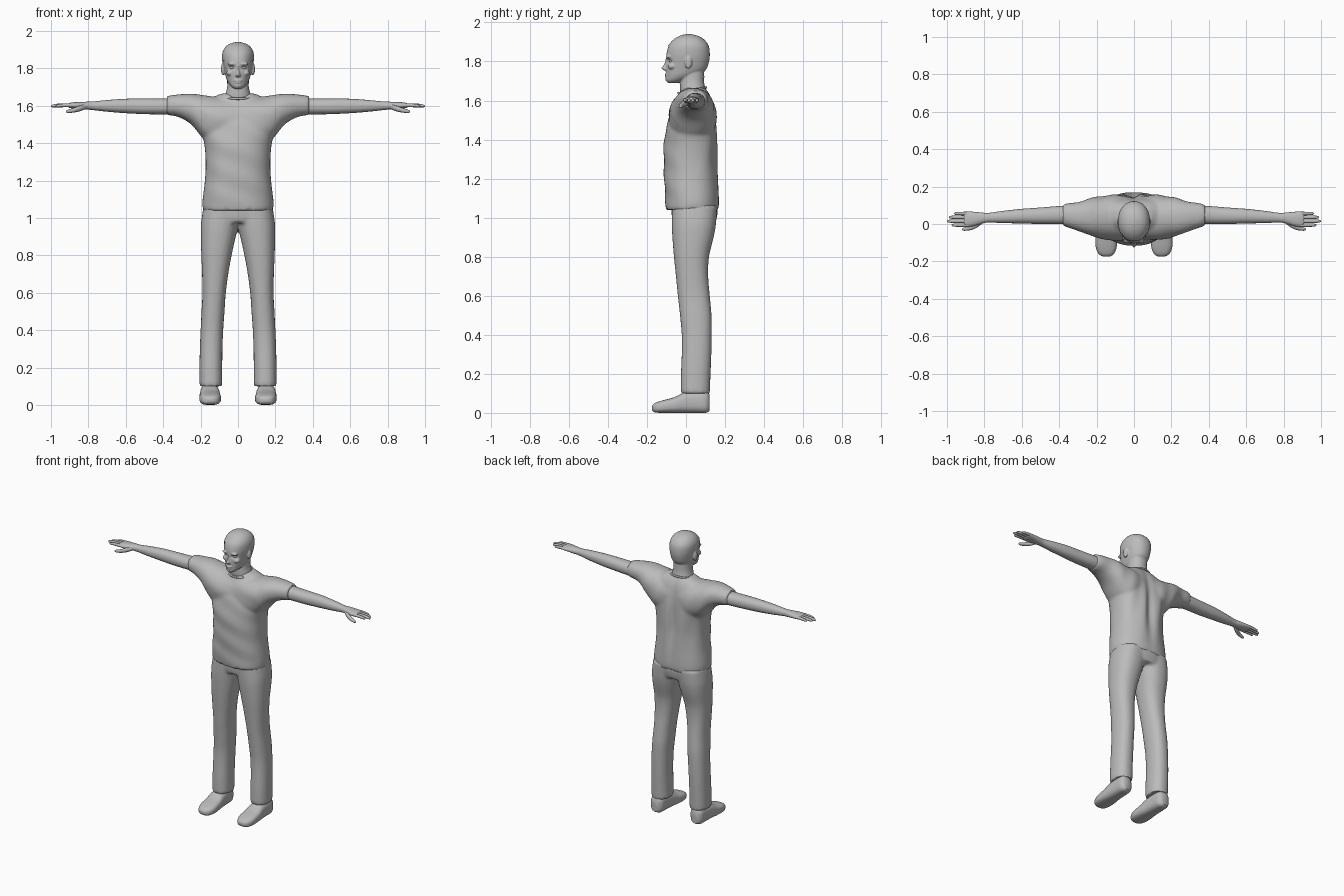
import bpy, bmesh, math
from mathutils import Matrix, Vector

cube = bpy.data.objects.get("Cube")
if cube:
    bpy.data.objects.remove(cube, do_unlink=True)

grey = bpy.data.materials.new("plain_grey")
grey.use_nodes = True
grey.diffuse_color = (0.5, 0.5, 0.5, 1)
for node in grey.node_tree.nodes:
    if node.type == 'BSDF_PRINCIPLED':
        node.inputs["Base Color"].default_value = (0.5, 0.5, 0.5, 1)
        node.inputs["Roughness"].default_value = 0.8


def spline(keys, sub):
    """Smoothly interpolated copies of the key sections."""
    out = []
    for i in range(len(keys) - 1):
        p0, p1, p2 = keys[max(i - 1, 0)], keys[i], keys[i + 1]
        p3 = keys[min(i + 2, len(keys) - 1)]
        for s in range(sub):
            t = s / sub
            out.append([b + 0.5 * t * (c - a + t * (2*a - 5*b + 4*c - d + t * (3*(b - c) + d - a)))
                        for a, b, c, d in zip(p0, p1, p2, p3)])
    out.append(list(keys[-1]))
    return out


def loft(bm, axis, keys, side=1, n=32, power=2.2, sub=4):
    """Rounded sections (position, min a, max a, min b, max b) swept along an axis."""
    rings = []
    for t, a0, a1, b0, b1 in spline(keys, sub):
        ring = []
        for k in range(n):
            ang = math.tau * k / n
            c, s = math.cos(ang), math.sin(ang)
            a = (a0 + a1) / 2 + (a1 - a0) / 2 * math.copysign(abs(c) ** (2 / power), c)
            b = (b0 + b1) / 2 + (b1 - b0) / 2 * math.copysign(abs(s) ** (2 / power), s)
            x, y, z = {'X': (t, a, b), 'Y': (a, t, b), 'Z': (a, b, t)}[axis]
            ring.append(bm.verts.new((x * side, y, z)))
        rings.append(ring)
    for r, q in zip(rings, rings[1:]):
        for k in range(n):
            bm.faces.new((r[k], r[(k + 1) % n], q[(k + 1) % n], q[k]))
    bm.faces.new(rings[0])
    bm.faces.new(rings[-1])


def sym(keys):
    """Sections symmetric in x, given as (z, half width, back and front y)."""
    return [(z, -h, h, y0, y1) for z, h, y0, y1 in keys]


def ball(bm, centre, radii):
    m = Matrix.Translation(centre) @ Matrix.Diagonal((*radii, 1))
    bmesh.ops.create_uvsphere(bm, u_segments=20, v_segments=12, radius=1, matrix=m)


def finish(name, bm, voxel=0, smooth=0, tweak=None):
    """Turn the bmesh into an object, blending its pieces when a voxel size is given."""
    bmesh.ops.recalc_face_normals(bm, faces=bm.faces)
    me = bpy.data.meshes.new(name)
    bm.to_mesh(me)
    bm.free()
    ob = bpy.data.objects.new(name, me)
    bpy.context.collection.objects.link(ob)
    bpy.ops.object.select_all(action='DESELECT')
    ob.select_set(True)
    bpy.context.view_layer.objects.active = ob
    if voxel:
        rm = ob.modifiers.new("blend", 'REMESH')
        rm.mode = 'VOXEL'
        rm.voxel_size = voxel
        bpy.ops.object.modifier_apply(modifier=rm.name)
        sm = ob.modifiers.new("soften", 'SMOOTH')
        sm.factor, sm.iterations = 0.5, smooth
        bpy.ops.object.modifier_apply(modifier=sm.name)
    if tweak:
        for v in ob.data.vertices:
            tweak(v.co)
    ob.data.materials.clear()
    ob.data.materials.append(grey)
    bpy.ops.object.shade_smooth_by_angle(angle=math.radians(50))
    return ob


def bump(d, width):
    return math.exp(-(d / width) ** 2)


# Shirt: torso and two sleeves blended together
bm = bmesh.new()
loft(bm, 'Z', sym([(1.04, .188, -.102, .168), (1.09, .19, -.106, .17), (1.2, .177, -.112, .166),
                   (1.3, .173, -.114, .162), (1.4, .181, -.112, .162), (1.5, .205, -.09, .157),
                   (1.58, .21, -.062, .142), (1.63, .16, -.036, .124), (1.665, .09, -.01, .1)]),
     n=48, power=2.3)
for side in (1, -1):
    loft(bm, 'X', [(.0, -.08, .15, 1.4, 1.64), (.1, -.088, .155, 1.39, 1.645),
                   (.18, -.078, .15, 1.42, 1.656), (.25, -.055, .132, 1.5, 1.664),
                   (.32, -.03, .114, 1.54, 1.66), (.38, -.01, .106, 1.55, 1.652)], side)


def cloth(co):
    # back groove and soft folds
    mid = bump(co.z - 1.42, .22)
    if co.y > .06:
        co.y -= .02 * bump(co.x, .03) * mid
        co.y += .004 * math.sin(co.x * 55 + co.z * 9) * mid
    elif abs(co.x) < .2:
        co.y += .002 * math.sin(co.z * 45 + co.x * 18)


finish("shirt", bm, .01, 4, cloth)

# Collar band
bpy.ops.mesh.primitive_torus_add(major_radius=.078, minor_radius=.006, major_segments=40,
                                 minor_segments=10, location=(0, .032, 1.652), rotation=(.2, 0, 0))
collar = bpy.context.object
collar.name = "collar"
collar.scale = (1.04, .93, 1)
collar.data.materials.append(grey)
bpy.ops.object.shade_smooth_by_angle(angle=math.radians(50))

# Trousers: hips and two legs
bm = bmesh.new()
loft(bm, 'Z', sym([(.975, .175, -.066, .15), (1.0, .19, -.072, .158),
                   (1.04, .188, -.075, .163), (1.07, .18, -.075, .16)]), n=48)
for side in (1, -1):
    loft(bm, 'Z', [(.1, .084, .206, -.027, .122), (.2, .084, .206, -.026, .126),
                   (.3, .083, .204, -.022, .13), (.4, .079, .2, -.022, .132),
                   (.5, .072, .195, -.031, .131), (.6, .065, .19, -.042, .122),
                   (.7, .052, .192, -.052, .114), (.8, .034, .196, -.062, .118),
                   (.9, .012, .199, -.07, .142), (.97, -.004, .198, -.073, .154),
                   (1.06, -.02, .185, -.073, .16)], side, power=2.3)
finish("trousers", bm, .01, 3)

# Shoes, arms and hands
for side, label in ((1, "left"), (-1, "right")):
    bm = bmesh.new()
    loft(bm, 'Y', [(-.175, .132, .163, .015, .035), (-.16, .107, .189, .003, .05),
                   (-.12, .092, .205, 0, .064), (-.06, .093, .206, 0, .08),
                   (-.01, .098, .203, 0, .104), (.05, .102, .2, 0, .112),
                   (.1, .107, .196, 0, .112), (.12, .125, .18, .01, .095)], side, power=2.8)
    finish(label + "_shoe", bm)

    bm = bmesh.new()
    loft(bm, 'X', [(.3, .0, .1, 1.55, 1.642), (.4, .0, .096, 1.553, 1.638),
                   (.5, .0, .088, 1.555, 1.638), (.6, .003, .081, 1.56, 1.637),
                   (.7, .005, .07, 1.568, 1.63), (.78, .008, .059, 1.577, 1.622),
                   (.82, .0, .062, 1.58, 1.621), (.87, -.014, .066, 1.584, 1.619),
                   (.9, -.014, .065, 1.588, 1.615), (.91, -.008, .06, 1.594, 1.609)], side)
    for y, tip in ((.056, .962), (.036, .99), (.015, 1.0), (-.006, .975)):
        loft(bm, 'X', [(x, y - r, y + r, z - r, z + r) for x, r, z in
                       ((.88, .0095, 1.602), (tip - .05, .0095, 1.602), (tip - .02, .0085, 1.6),
                        (tip - .006, .0065, 1.598), (tip, .002, 1.597))], side, 12, 2)
    loft(bm, 'X', [(x, y - r, y + r, z - r, z + r) for x, y, z, r in
                   ((.81, .015, 1.597, .012), (.84, -.004, 1.587, .015), (.87, -.019, 1.578, .013),
                    (.9, -.026, 1.571, .01), (.915, -.028, 1.569, .007), (.92, -.028, 1.569, .002))],
         side, 12, 2)
    finish(label + "_arm", bm)

# Head: skull, neck and facial forms blended together
bm = bmesh.new()
loft(bm, 'Z', sym([(1.58, .085, -.02, .105), (1.65, .07, -.03, .1),
                   (1.7, .058, -.03, .092), (1.76, .055, -.03, .09)]))
loft(bm, 'Z', sym([(1.69, .02, -.093, -.04), (1.705, .04, -.102, .0), (1.73, .057, -.102, .06),
                   (1.76, .067, -.102, .1), (1.8, .076, -.101, .115), (1.84, .082, -.1, .119),
                   (1.88, .081, -.088, .113), (1.91, .067, -.062, .091),
                   (1.928, .043, -.032, .062), (1.937, .012, -.002, .026)]), n=48)
loft(bm, 'Z', sym([(1.815, .008, -.104, -.06), (1.785, .01, -.113, -.06), (1.768, .015, -.126, -.06),
                   (1.757, .018, -.117, -.06), (1.75, .01, -.1, -.06)]), n=20, power=2)
ball(bm, (0, -.1, 1.734), (.024, .01, .006))
ball(bm, (0, -.099, 1.723), (.02, .01, .006))
ball(bm, (0, -.091, 1.708), (.022, .014, .013))
for side in (1, -1):
    ball(bm, (side * .032, -.09, 1.823), (.026, .013, .009))
    ball(bm, (side * .043, -.072, 1.775), (.022, .021, .016))
    ball(bm, (side * .08, .012, 1.795), (.011, .019, .033))


def face(co):
    # narrower face and hollow eye sockets
    if co.z > 1.69:
        co.x *= 1 + .6 * min(0, co.y)
        if co.y < -.03:
            co.y += .012 * bump(abs(co.x) - .032, .017) * bump(co.z - 1.803, .011)


head = finish("head", bm, .004, 3, face)

# Eyes
bm = bmesh.new()
for side in (1, -1):
    ball(bm, (side * .031, -.074, 1.803), (.014, .014, .009))
finish("eyes", bm)


# Close-cropped hair lifted off the scalp
def has_hair(c):
    line = 1.878 if c.y < -.05 else 1.838 if c.y < .038 else 1.72
    return c.z > line


bm = bmesh.new()
bm.from_mesh(head.data)
bmesh.ops.delete(bm, geom=[f for f in bm.faces if not has_hair(f.calc_center_median())],
                 context='FACES')
bm.normal_update()
moves = [(v, v.normal.copy()) for v in bm.verts]
for v, normal in moves:
    v.co += normal * .003
finish("hair", bm)
